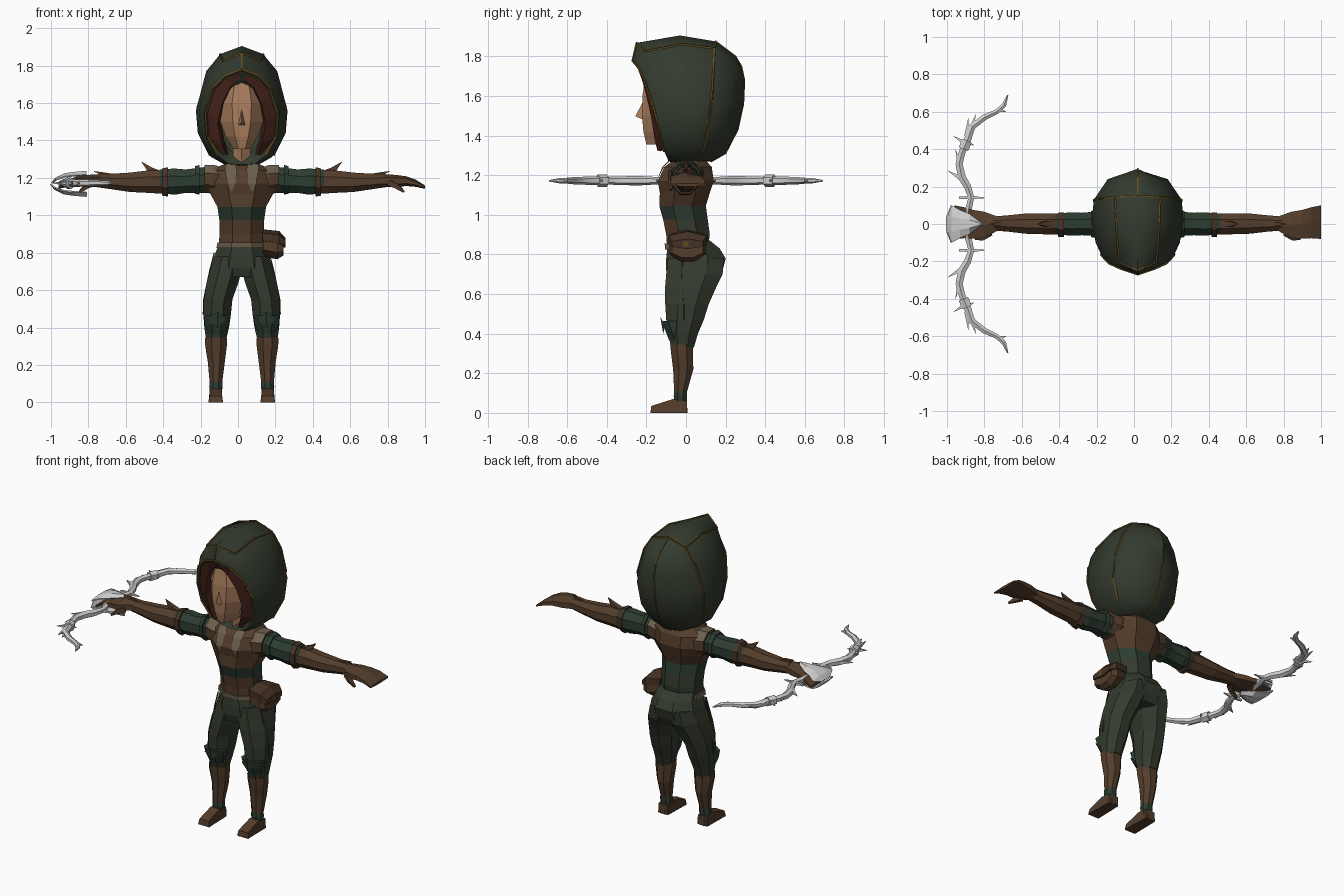
import bpy, bmesh, math
from mathutils import Vector

CX = 0.02   # body centre line


def mat(name, r, g, b):
    m = bpy.data.materials.new(name)
    m.diffuse_color = (r, g, b, 1)
    return m


GREEN = mat("cloth_green", .033, .043, .027)
TEAL = mat("sleeve_green", .026, .046, .031)
BROWN = mat("leather_brown", .088, .047, .025)
DARK = mat("dark_leather", .06, .032, .018)
SKIN = mat("skin", .40, .21, .11)
HAIR = mat("hair_red", .065, .017, .011)
TAUPE = mat("strap_taupe", .15, .115, .075)
GOLD = mat("gold_trim", .13, .075, .012)
STEEL = mat("pale_metal", .62, .62, .62)


def make(name, verts, faces, mats, rule=None, side=1, cx=CX, smooth=False):
    bm = bmesh.new()
    vs = [bm.verts.new((cx + side * x, y, z)) for x, y, z in verts]
    for f in faces:
        bm.faces.new([vs[i] for i in f])
    bmesh.ops.remove_doubles(bm, verts=bm.verts, dist=1e-4)
    bmesh.ops.recalc_face_normals(bm, faces=bm.faces)
    mats = mats if isinstance(mats, list) else [mats]
    if rule:
        for f in bm.faces:
            c = f.calc_center_median()
            f.material_index = rule(Vector(((c.x - cx) * side, c.y, c.z)))
    me = bpy.data.meshes.new(name)
    bm.to_mesh(me)
    bm.free()
    for m in mats:
        me.materials.append(m)
    ob = bpy.data.objects.new(name, me)
    bpy.context.collection.objects.link(ob)
    if smooth:
        bpy.ops.object.select_all(action='DESELECT')
        ob.select_set(True)
        bpy.context.view_layer.objects.active = ob
        bpy.ops.object.shade_smooth_by_angle(angle=math.radians(40))
    return ob


def bridge(rows, n, closed=True, caps=True):
    f = [[r * n + i, r * n + (i + 1) % n, (r + 1) * n + (i + 1) % n, (r + 1) * n + i]
         for r in range(rows - 1) for i in range(n if closed else n - 1)]
    if caps:
        f += [list(range(n)), list(range((rows - 1) * n, rows * n))]
    return f


def loft(name, axis, rings, mats, rule=None, side=1, n=8, smooth=False):
    """Rings are (position, a0, a1, b0, b1): extents across the axis."""
    verts, k = [], 1 / math.cos(math.pi / n)
    for p, a0, a1, b0, b1 in rings:
        for i in range(n):
            t = (i + .5) * 2 * math.pi / n
            a = (a0 + a1) / 2 + (a1 - a0) / 2 * k * math.cos(t)
            b = (b0 + b1) / 2 + (b1 - b0) / 2 * k * math.sin(t)
            verts.append((a, b, p) if axis == 'z' else (p, a, b))
    return make(name, verts, bridge(len(rings), n), mats, rule, side, smooth=smooth)


def sweep(name, path, radii, m, n=4, side=1, cx=CX, smooth=False):
    path = [Vector(p) for p in path]
    verts = []
    for i, p in enumerate(path):
        t = (path[min(i + 1, len(path) - 1)] - path[max(i - 1, 0)]).normalized()
        u = t.cross(Vector((0, 0, 1)))
        u = u.normalized() if u.length > .05 else Vector((1, 0, 0))
        v = t.cross(u).normalized()
        r = radii if isinstance(radii, float) else radii[i]
        for j in range(n):
            a = (j + .5) * 2 * math.pi / n
            verts.append(p + r * (u * math.cos(a) + v * math.sin(a)))
    return make(name, verts, bridge(len(path), n), m, None, side, cx, smooth)


# Hood: half sections from top to bottom, front rim to back seam
hood = [
    [(0, -.27, 1.78), (.09, -.24, 1.745), (.155, -.21, 1.68), (.195, -.165, 1.55), (.185, -.135, 1.42), (.13, -.11, 1.32), (.07, -.09, 1.275)],
    [(0, -.25, 1.868), (.1, -.205, 1.825), (.18, -.155, 1.72), (.225, -.1, 1.57), (.212, -.08, 1.42), (.16, -.06, 1.31), (.08, -.05, 1.265)],
    [(0, -.03, 1.905), (.115, -.02, 1.862), (.19, 0, 1.77), (.245, .02, 1.56), (.235, .03, 1.44), (.18, .03, 1.33), (.08, .03, 1.265)],
    [(0, .15, 1.875), (.12, .145, 1.84), (.18, .14, 1.75), (.235, .13, 1.58), (.23, .11, 1.45), (.17, .085, 1.32), (.08, .07, 1.27)],
    [(0, .25, 1.8), (.075, .24, 1.775), (.13, .235, 1.7), (.16, .24, 1.57), (.15, .215, 1.43), (.12, .16, 1.32), (.06, .12, 1.275)],
    [(0, .25, 1.8), (0, .28, 1.75), (0, .295, 1.68), (0, .29, 1.56), (0, .262, 1.43), (0, .2, 1.31), (0, .13, 1.27)],
]
inner = [(x * .6, y + .05, 1.5 + (z - 1.5) * .75) for x, y, z in hood[0]]


def full(row):
    return row + [(0, row[-1][1], row[-1][2] - .005)] + [(-x, y, z) for x, y, z in row[:0:-1]]


rows = [full(r) for r in [inner] + hood]
n = len(rows[0])
make("hood", sum(rows, []), bridge(len(rows), n, True, False), GREEN, smooth=True)
sweep("hood_front_seam", [hood[0][0], hood[1][0]], .006, GOLD)
sweep("hood_back_seam", [hood[3][0]] + hood[5][:], .005, GOLD)
for s in (1, -1):
    sweep("hood_rim_trim", hood[0][:6], .007, GOLD, side=s)
    sweep("hood_rear_trim", hood[3][:6], .006, GOLD, side=s)
    sweep("hood_top_trim", [hood[1][0]] + [r[1] for r in hood[1:4]], .006, GOLD, side=s)

# Head, nose and hair curtains
loft("head", 'z', [(1.355, -.045, .045, -.2, 0), (1.42, -.085, .085, -.215, .04), (1.5, -.115, .115, -.222, .08),
                   (1.6, -.125, .125, -.22, .08), (1.68, -.1, .1, -.208, .08), (1.74, -.05, .05, -.2, .05)], SKIN)
make("nose", [(0, -.215, 1.575), (-.022, -.215, 1.48), (.022, -.215, 1.48), (0, -.256, 1.497)],
     [(0, 1, 3), (0, 3, 2), (1, 2, 3), (0, 2, 1)], SKIN)
loft("neck", 'z', [(1.22, -.05, .05, -.06, .05), (1.38, -.045, .045, -.09, .04)], SKIN, n=6)
edge = [(0, -.232, 1.735), (.065, -.222, 1.68), (.105, -.2, 1.6), (.128, -.175, 1.49), (.108, -.16, 1.39), (.085, -.145, 1.325)]
outer = [(x * .97, y + .012, z - .004) for x, y, z in hood[0][:5]] + [(.1, -.125, 1.32)]
back = [(x * .85, y + .08, z) for x, y, z in edge]
for s in (1, -1):
    make("hair_curtain", outer + edge + back, bridge(3, 6, False, False), HAIR, side=s)

# Torso: brown chest, green waist, brown corset at the front


def torso_rule(c):
    if c.z > 1.04:
        return 0
    if c.z > .97:
        return 1
    return 0 if c.y < -.04 else 2


loft("torso", 'z', [(.83, -.125, .125, -.095, .11), (.9, -.118, .118, -.1, .12), (.975, -.12, .12, -.115, .11),
                    (1.045, -.13, .13, -.135, .1), (1.11, -.165, .165, -.132, .12), (1.17, -.185, .185, -.142, .14),
                    (1.24, -.17, .17, -.11, .13), (1.275, -.09, .09, -.065, .1)], [BROWN, TEAL, GREEN], torso_rule)
loft("collar", 'z', [(1.24, -.12, .12, -.085, .115), (1.285, -.075, .075, -.055, .085)], TAUPE)
loft("belt", 'z', [(.825, -.135, .135, -.105, .125), (.855, -.13, .13, -.108, .125)], TAUPE)
for s in (1, -1):
    make("chest_strap", [(.035, -.085, 1.275), (.09, -.08, 1.275), (.025, -.12, 1.24), (.09, -.113, 1.24),
                         (.035, -.148, 1.17), (.076, -.148, 1.17), (.05, -.142, 1.13), (.06, -.142, 1.13)],
         bridge(4, 2, False, False), TAUPE, side=s)

# Pouch on the belt
loft("pouch", 'x', [(.115, -.07, .08, .78, .9), (.19, -.085, .1, .765, .89), (.222, -.07, .085, .785, .86)], BROWN)
loft("pouch_flap", 'x', [(.11, -.075, .085, .85, .92), (.2, -.09, .105, .835, .91), (.235, -.07, .085, .83, .875)], DARK, n=6)
make("pouch_clasp", [(.237, -.012, .84), (.237, .012, .84), (.237, .012, .865), (.237, -.012, .865)], [(0, 1, 2, 3)], GOLD)

# Hips
loft("hips", 'z', [(.67, -.12, .12, -.085, .16), (.72, -.163, .163, -.1, .185), (.78, -.148, .148, -.1, .2),
                   (.83, -.128, .128, -.095, .17), (.87, -.115, .115, -.08, .12)], GREEN)

for s in (1, -1):
    # Legs, boots and knee guards
    loft("trouser_leg", 'z', [(.33, .085, .19, -.075, .04), (.4, .068, .2, -.09, .06), (.47, .058, .205, -.1, .09),
                              (.55, .05, .203, -.105, .115), (.64, .018, .188, -.105, .155), (.7, .002, .172, -.1, .185),
                              (.78, .005, .146, -.09, .19)], GREEN, side=s)
    sweep("trouser_seam", [(.147, -.02, .8), (.172, -.02, .7), (.203, -.01, .55), (.206, -.01, .47)], .004, DARK, side=s)
    loft("knee_guard", 'z', [(.365, .09, .18, -.085, .0), (.42, .07, .2, -.106, .0), (.465, .065, .2, -.118, -.02)], TEAL, side=s)
    make("knee_spike", [(.08, -.105, .44), (.185, -.105, .44), (.13, -.115, .40), (.13, -.1, .47), (.13, -.13, .485)],
         [(0, 1, 4), (0, 4, 2), (1, 2, 4), (0, 3, 1), (0, 2, 3), (1, 3, 2)], TEAL, side=s)
    loft("boot", 'z', [(.0, .105, .175, -.06, .008), (.06, .106, .172, -.06, .004), (.085, .102, .174, -.062, .006),
                       (.11, .104, .172, -.06, .006), (.22, .09, .182, -.065, .037), (.3, .08, .195, -.075, .035),
                       (.345, .078, .196, -.08, .035)],
         [BROWN, TEAL], lambda c: 1 if .06 < c.z < .105 else 0, side=s)
    make("foot", [(.105, .005, 0), (.175, .005, 0), (.178, -.18, 0), (.1, -.18, 0),
                  (.108, .005, .06), (.172, .005, .06), (.17, -.065, .07), (.108, -.065, .07),
                  (.172, -.175, .035), (.106, -.175, .035)],
         [(0, 1, 2, 3), (4, 5, 6, 7), (7, 6, 8, 9), (3, 2, 8, 9), (0, 1, 5, 4), (1, 2, 8, 6, 5), (0, 3, 9, 7, 4)], BROWN, side=s)

    # Shoulder, sleeve, cuffs and bracer
    loft("shoulder", 'x', [(.1, -.08, .09, 1.12, 1.255), (.15, -.09, .09, 1.11, 1.27), (.2, -.075, .08, 1.125, 1.27)],
         [TAUPE, BROWN], lambda c: 0 if c.z > 1.2 else 1, side=s)
    loft("sleeve", 'x', [(.18, -.065, .07, 1.12, 1.26), (.3, -.06, .06, 1.12, 1.245), (.36, -.062, .062, 1.11, 1.25),
                         (.44, -.055, .055, 1.12, 1.245)], TEAL, side=s)
    loft("sleeve_band", 'x', [(.225, -.075, .075, 1.11, 1.27), (.25, -.07, .07, 1.115, 1.262)], TEAL, side=s)
    loft("elbow_cuff", 'x', [(.395, -.07, .062, 1.1, 1.257), (.425, -.068, .06, 1.105, 1.25)], DARK, side=s)
    loft("bracer", 'x', [(.42, -.055, .055, 1.115, 1.24), (.5, -.055, .055, 1.12, 1.24), (.6, -.052, .056, 1.125, 1.228),
                         (.7, -.04, .046, 1.14, 1.222), (.77, -.036, .04, 1.15, 1.22)], BROWN, side=s)
    sweep("bracer_spike", [(.45, 0, 1.225), (.49, 0, 1.243), (.535, 0, 1.285)], [.025, .022, .002], BROWN, side=s)
    sweep("wrist_spike", [(.70, 0, 1.21), (.74, 0, 1.22), (.79, 0, 1.235)], [.018, .014, .002], BROWN, side=s)
    # Gloved hand
    loft("hand", 'x', [(.75, -.036, .04, 1.155, 1.215), (.82, -.075, .065, 1.155, 1.212), (.88, -.078, .075, 1.16, 1.205),
                       (.93, -.076, .09, 1.155, 1.188), (.98, -.08, .1, 1.143, 1.158)], BROWN, side=s, n=6)
    sweep("thumb", [(.79, -.05, 1.175), (.83, -.075, 1.155), (.868, -.078, 1.125)], [.022, .018, .008], BROWN, side=s)

# Bow: limbs, spikes and guard in pale metal, lying flat at hand height
limb = [(-.9, 0), (-.885, .08), (-.87, .14), (-.89, .2), (-.92, .25), (-.935, .32), (-.92, .38), (-.89, .45),
        (-.865, .52), (-.8, .57), (-.735, .6), (-.695, .635), (-.675, .69)]
rad = [.02, .02, .018, .022, .024, .022, .02, .022, .02, .018, .015, .014, .004]
spikes = [((-.92, .24), (-.995, .285)), ((-.93, .31), (-.955, .40)), ((-.9, .43), (-.965, .47)), ((-.895, .47), (-.885, .57)),
          ((-.875, .5), (-.845, .585)), ((-.9, .44), (-.855, .42)), ((-.72, .61), (-.685, .6))]
Z = 1.172
for s in (1, -1):
    sweep("bow_limb", [(x, s * y, Z) for x, y in limb], rad, STEEL, 6, cx=0, smooth=True)
    for a, b in spikes:
        sweep("bow_spike", [(a[0], s * a[1], Z), (b[0], s * b[1], Z)], [.018, .001], STEEL, cx=0)
    sweep("bow_band", [(-.912, s * .4, Z), (-.893, s * .445, Z)], .031, STEEL, 6, cx=0)
    sweep("grip_plate", [(-.935, s * .14, Z), (-.87, s * .142, Z), (-.8, s * .14, Z)], [.008, .013, .003], STEEL, cx=0)
    # Curved guard shells above and below the fist
    g = [(-.998, .04, .004), (-.975, .1, .03), (-.93, .075, .052), (-.88, .055, .06), (-.81, .003, .066)]
    shell = []
    for x, w, h in g:
        shell += [(x, -w, Z + s * h * .7), (x, -w * .4, Z + s * h), (x, w * .4, Z + s * h), (x, w, Z + s * h * .7)]
    ob = make("hand_guard", shell, bridge(5, 4, False, False), STEEL, cx=0)
    ob.modifiers.new("thickness", 'SOLIDIFY').thickness = .008
